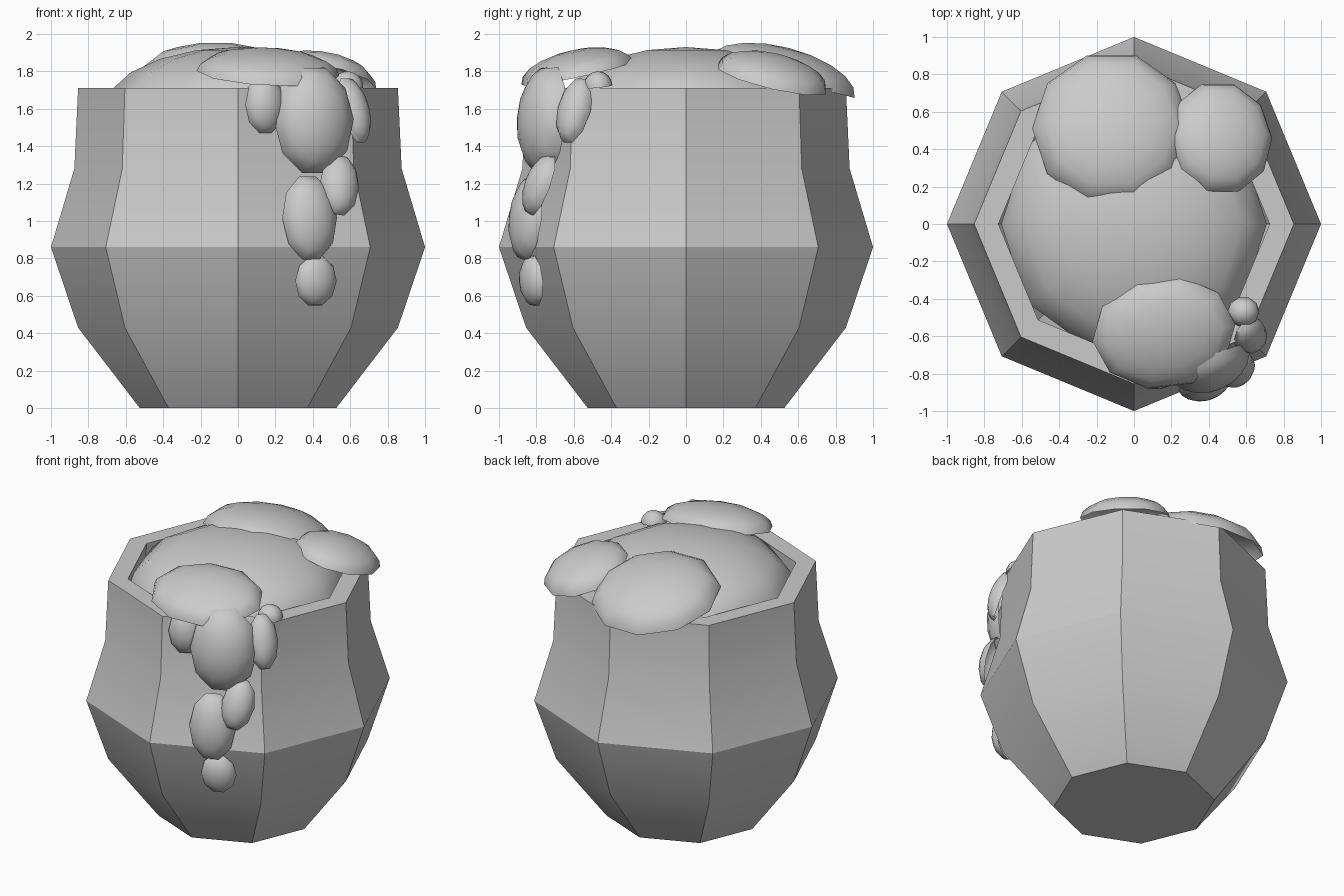
import bpy, bmesh
from math import sin, cos, pi, radians
from mathutils import Vector, Matrix

if "Cube" in bpy.data.objects:
    bpy.data.objects.remove(bpy.data.objects["Cube"])


def finish(name, bm, angle):
    me = bpy.data.meshes.new(name)
    bm.to_mesh(me)
    bm.free()
    ob = bpy.data.objects.new(name, me)
    bpy.context.collection.objects.link(ob)
    bpy.ops.object.select_all(action='DESELECT')
    ob.select_set(True)
    bpy.context.view_layer.objects.active = ob
    bpy.ops.object.shade_smooth_by_angle(angle=radians(angle))
    return ob


def lathe(profile, n, cap_start, cap_end, tip=None):
    """Revolve (radius, z) points; optionally cap the ends or close to a tip."""
    bm = bmesh.new()
    rings = [[bm.verts.new((r * cos(2 * pi * i / n), r * sin(2 * pi * i / n), z))
              for i in range(n)] for r, z in profile]
    for a, b in zip(rings, rings[1:]):
        for i in range(n):
            j = (i + 1) % n
            bm.faces.new((a[i], a[j], b[j], b[i]))
    if cap_start:
        bm.faces.new(rings[0][::-1])
    if cap_end:
        bm.faces.new(rings[-1])
    if tip is not None:
        t = bm.verts.new((0, 0, tip))
        for i in range(n):
            bm.faces.new((rings[-1][i], rings[-1][(i + 1) % n], t))
    return bm


def dome(name, loc, size, normal=(0, 0, 1), along=(0, 1, 0)):
    """Open half ellipsoid: size = half width, half length, height."""
    prof = [(cos(k * pi / 10), sin(k * pi / 10)) for k in range(5)]
    bm = lathe(prof, 10, False, False, 1.0)
    z = Vector(normal).normalized()
    y = Vector(along)
    y = (y - z * y.dot(z)).normalized()
    x = y.cross(z)
    rot = Matrix((x, y, z)).transposed().to_4x4()
    bm.transform(Matrix.Translation(loc) @ rot @ Matrix.Diagonal((*size, 1)))
    return finish(name, bm, 50)


# Eight-sided hollow pot: outer wall, rim, inner wall, floor
outer = [(0.525, 0), (0.855, 0.43), (1.0, 0.86), (0.875, 1.28), (0.855, 1.71)]
inner = [(0.725, 1.71), (0.745, 1.28), (0.865, 0.86), (0.73, 0.47), (0.45, 0.11)]
finish("pot", lathe(outer + inner, 8, True, True), 32)

# Mound filling the pot
dome("mound", (0, 0, 1.60), (0.71, 0.71, 0.33))

# Large clumps lying over the rim
dome("back_clump", (-0.12, 0.51, 1.76), (0.425, 0.425, 0.17), (0, 0.26, 1))
dome("side_clump", (0.46, 0.46, 1.76), (0.285, 0.31, 0.13), (0.2, 0.24, 1))
dome("front_clump", (0.16, -0.58, 1.79), (0.385, 0.31, 0.125), (0.06, -0.22, 1), (-0.12, 1, 0))

# Trailing leaves hanging down the front right wall
trail = [
    ((0.40, -0.73, 1.54), (0.225, 0.30, 0.165), (0.38, -0.92, 0.08), (0, 0, 1)),
    ((0.14, -0.79, 1.62), (0.115, 0.16, 0.09), (0.38, -0.92, 0.05), (0, 0, 1)),
    ((0.61, -0.59, 1.59), (0.10, 0.19, 0.09), (0.80, -0.58, 0.35), (-0.17, 0.18, 1)),
    ((0.54, -0.77, 1.19), (0.11, 0.175, 0.09), (0.40, -0.88, 0.32), (0.05, 0.3, 1)),
    ((0.38, -0.83, 1.015), (0.155, 0.235, 0.11), (0.38, -0.92, 0.12), (0, 0, 1)),
    ((0.415, -0.81, 0.68), (0.118, 0.14, 0.075), (0.38, -0.92, -0.08), (0, 0, 1)),
    ((0.585, -0.47, 1.72), (0.085, 0.08, 0.08), (0.1, -0.1, 1), (0, 1, 0)),
]
for i, t in enumerate(trail):
    dome(f"trailing_leaf_{i + 1}", *t)
